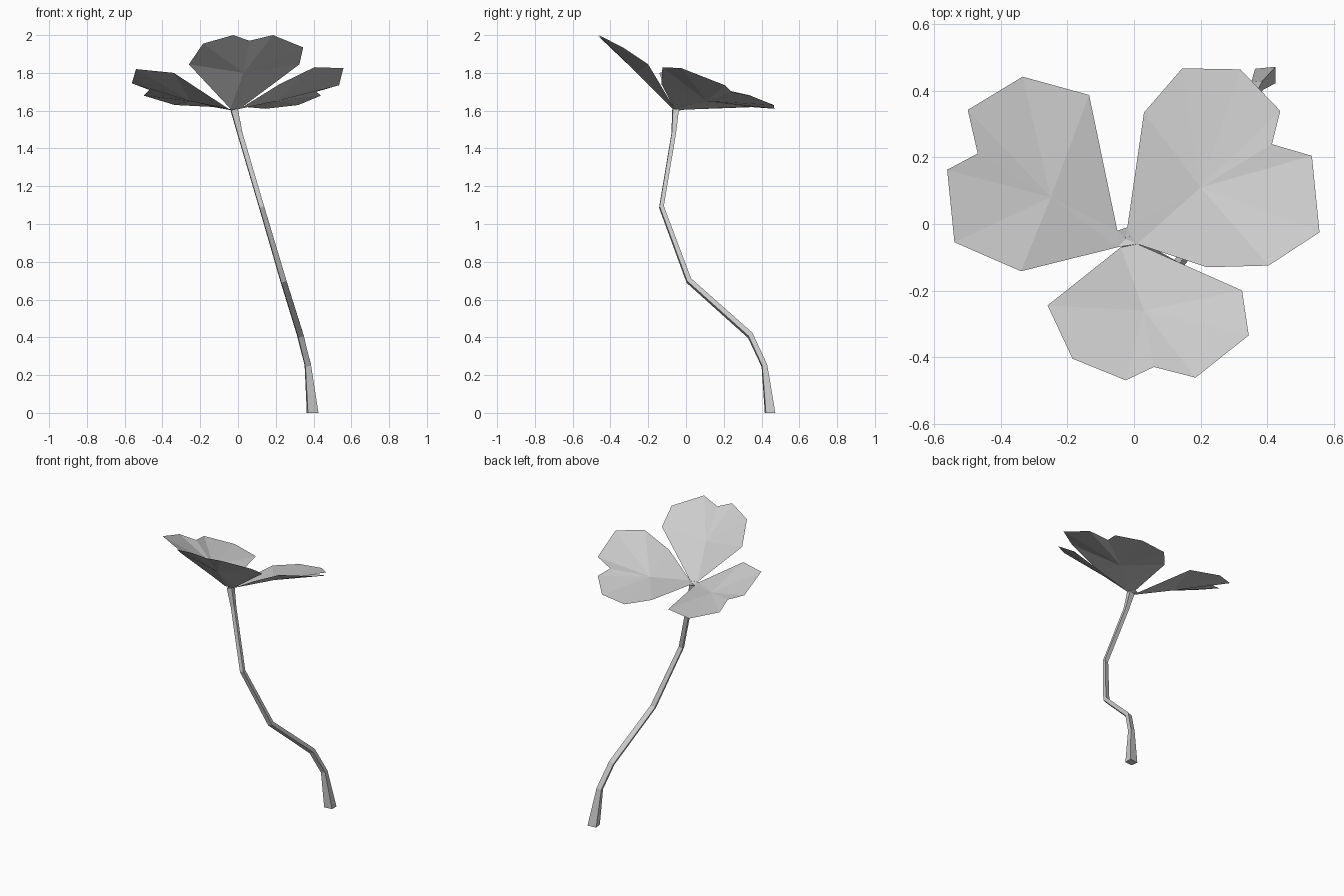
import bpy, bmesh
from mathutils import Vector

grey = bpy.data.materials.new("plain grey")
grey.diffuse_color = (0.6, 0.6, 0.6, 1)


def finish(bm, name):
    mesh = bpy.data.meshes.new(name)
    bm.to_mesh(mesh)
    bm.free()
    mesh.materials.append(grey)
    bpy.context.collection.objects.link(bpy.data.objects.new(name, mesh))


def leaf(name, outline, middle):
    """Thin folded leaf: a fan of faces around a sunken middle point."""
    bm = bmesh.new()
    rim = [bm.verts.new(p) for p in outline]
    mid = bm.verts.new(middle)
    for a, b in zip(rim, rim[1:] + rim[:1]):
        f = bm.faces.new((a, b, mid))
        f.normal_update()
        if f.normal.z < 0:
            f.normal_flip()
    finish(bm, name)


# Three heart-shaped leaves
leaf("front_leaf", [
    (0.01, -0.06, 1.61), (-0.04, -0.07, 1.61), (-0.26, -0.245, 1.845),
    (-0.185, -0.405, 1.955), (-0.025, -0.47, 2.0), (0.06, -0.43, 1.97),
    (0.185, -0.462, 2.0), (0.345, -0.335, 1.935), (0.325, -0.20, 1.845)],
    (0.03, -0.26, 1.80))
leaf("right_leaf", [
    (0.01, -0.06, 1.61), (-0.02, -0.01, 1.605), (0.03, 0.335, 1.62),
    (0.145, 0.468, 1.61), (0.32, 0.465, 1.63), (0.44, 0.34, 1.68),
    (0.415, 0.24, 1.70), (0.535, 0.205, 1.735), (0.558, -0.025, 1.825),
    (0.405, -0.125, 1.83), (0.22, -0.13, 1.74)],
    (0.20, 0.11, 1.65))
leaf("left_leaf", [
    (-0.05, -0.07, 1.61), (-0.05, -0.02, 1.605), (-0.135, 0.388, 1.62),
    (-0.335, 0.443, 1.63), (-0.50, 0.343, 1.68), (-0.47, 0.212, 1.71),
    (-0.562, 0.163, 1.745), (-0.54, -0.055, 1.82), (-0.34, -0.142, 1.80)],
    (-0.25, 0.08, 1.65))

# Small hub where the leaves meet
leaf("leaf_hub", [
    (0.01, -0.06, 1.61), (-0.02, -0.01, 1.605), (-0.05, -0.02, 1.605),
    (-0.05, -0.07, 1.61)], (-0.025, -0.045, 1.60))

# Crooked four-sided stem: x, y, z, half width
path = [(0.395, 0.445, 0.0, 0.031), (0.37, 0.415, 0.25, 0.017),
        (0.33, 0.34, 0.41, 0.017), (0.24, 0.015, 0.70, 0.016),
        (0.125, -0.13, 1.09, 0.014), (0.01, -0.065, 1.48, 0.014),
        (-0.02, -0.055, 1.605, 0.02)]
points = [Vector(p[:3]) for p in path]
bm = bmesh.new()
rings = []
for i, p in enumerate(points):
    d = (points[min(i + 1, len(points) - 1)] - points[max(i - 1, 0)]).normalized()
    if i == 0:
        d = Vector((0, 0, 1))
    u = Vector((0, 1, 0)).cross(d).normalized()
    v = d.cross(u)
    w = path[i][3]
    rings.append([bm.verts.new(p + u * w * a + v * w * b)
                  for a, b in ((1, 0.9), (-1, 0.7), (-0.8, -0.9), (1, -0.7))])
for lo, hi in zip(rings, rings[1:]):
    for k in range(4):
        j = (k + 1) % 4
        bm.faces.new((lo[k], lo[j], hi[j], hi[k]))
bm.faces.new(rings[0])
bmesh.ops.recalc_face_normals(bm, faces=bm.faces)
finish(bm, "stem")
